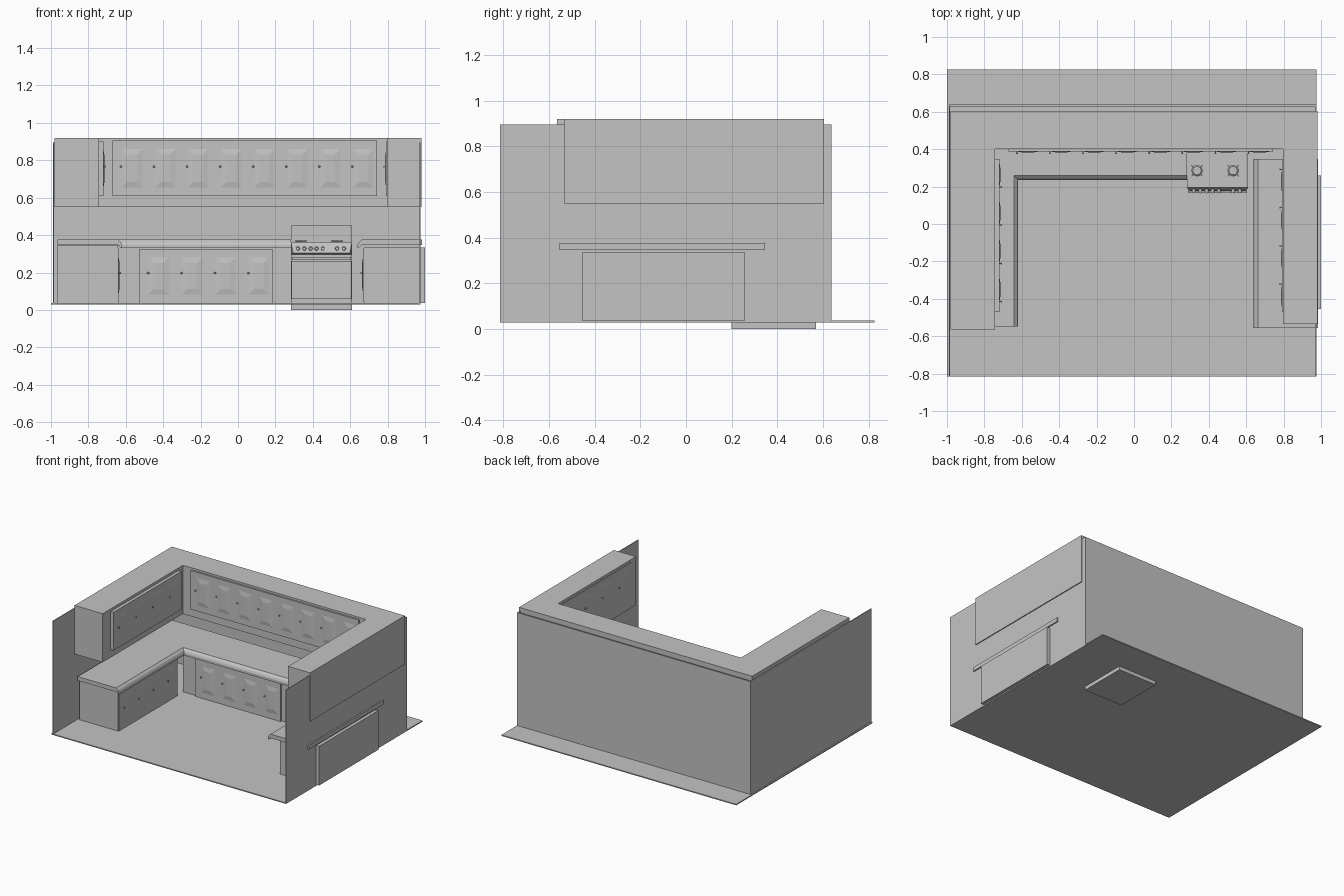
import bpy, bmesh, math
from mathutils import Matrix, Vector

if "Cube" in bpy.data.objects:
    bpy.data.objects.remove(bpy.data.objects["Cube"])

grey = bpy.data.materials.new("plain_grey")
grey.diffuse_color = (0.55, 0.55, 0.55, 1)
grey.use_nodes = True
grey.node_tree.nodes["Principled BSDF"].inputs["Base Color"].default_value = grey.diffuse_color


def finish(name, bm, matrix=None):
    if matrix is not None:
        bm.transform(matrix)
    bmesh.ops.recalc_face_normals(bm, faces=bm.faces)
    me = bpy.data.meshes.new(name)
    bm.to_mesh(me)
    bm.free()
    ob = bpy.data.objects.new(name, me)
    bpy.context.collection.objects.link(ob)
    me.materials.append(grey)
    return ob


def add_box(bm, x0, x1, y0, y1, z0, z1):
    m = Matrix.Translation(((x0 + x1) / 2, (y0 + y1) / 2, (z0 + z1) / 2))
    m = m @ Matrix.Diagonal((x1 - x0, y1 - y0, z1 - z0, 1))
    bmesh.ops.create_cube(bm, size=1, matrix=m)


def box(name, *dims):
    bm = bmesh.new()
    add_box(bm, *dims)
    return finish(name, bm)


def add_cyl(bm, centre, r1, r2, depth, rot=None, seg=16):
    m = Matrix.Translation(centre) @ (rot or Matrix())
    bmesh.ops.create_cone(bm, cap_ends=True, segments=seg, radius1=r1,
                          radius2=r2, depth=depth, matrix=m)


def skin(name, rings):
    """Solid through equal-sized closed rings, capped at both ends."""
    bm = bmesh.new()
    vs = [[bm.verts.new(p) for p in ring] for ring in rings]
    n = len(vs[0])
    for a, b in zip(vs, vs[1:]):
        for i in range(n):
            j = (i + 1) % n
            bm.faces.new((a[i], a[j], b[j], b[i]))
    bm.faces.new(vs[0])
    bm.faces.new(vs[-1])
    return finish(name, bm)


FRONT = Matrix.Rotation(math.pi / 2, 4, 'X')   # cylinder axis z -> -y


def door_row(name, origin, turn, width, n, z0, z1, thick, knob_z, knob_u):
    """Row of cupboard doors; local x runs to the viewer's right, -y faces out."""
    m = Matrix.Translation(origin) @ Matrix.Rotation(math.radians(turn), 4, 'Z')
    w = width / n
    bm = bmesh.new()
    add_box(bm, 0, width, -thick, 0.005, z0, z1)
    for i in range(n):
        # raised panel with sloping sides
        a, b = i * w + 0.28 * w, (i + 1) * w - 0.1 * w
        c, d = z0 + 0.045, z1 - 0.045
        s, h = 0.03, 0.005
        lo = [bm.verts.new((x, -thick, z)) for x, z in ((a, c), (b, c), (b, d), (a, d))]
        hi = [bm.verts.new((x, -thick - h, z)) for x, z in
              ((a + s, c + s), (b - s, c + s), (b - s, d - s), (a + s, d - s))]
        bm.faces.new(hi)
        for k in range(4):
            bm.faces.new((lo[k], lo[(k + 1) % 4], hi[(k + 1) % 4], hi[k]))
    finish(name + "_doors", bm, m)
    bm = bmesh.new()
    for i in range(n):
        p = Vector((i * w + knob_u, -thick, knob_z))
        add_cyl(bm, p + Vector((0, -0.005, 0)), 0.003, 0.003, 0.01, FRONT, 10)
        add_cyl(bm, p + Vector((0, -0.011, 0)), 0.006, 0.004, 0.006, FRONT, 10)
    finish(name + "_knobs", bm, m)


# Room shell
box("floor", -1.0, 0.975, -0.815, 0.825, 0.028, 0.036)
box("back_wall", -0.99, 0.975, 0.628, 0.638, 0.03, 0.895)
box("left_wall", -0.99, -0.984, -0.815, 0.634, 0.03, 0.895)
box("right_wall", 0.969, 0.975, -0.815, 0.634, 0.03, 0.895)

# Upper cupboards, one U-shaped carcass
u_shape = [(-0.98, -0.565), (-0.743, -0.565), (-0.743, 0.4), (0.796, 0.4),
           (0.796, -0.535), (0.982, -0.535), (0.982, 0.604), (-0.98, 0.604)]
skin("upper_cupboards", [[(x, y, z) for x, y in u_shape] for z in (0.55, 0.92)])
door_row("upper_back", (-0.67, 0.4, 0), 0, 1.413, 8, 0.61, 0.905, 0.013, 0.766, 0.045)
door_row("upper_left", (-0.743, -0.47, 0), 90, 0.817, 4, 0.61, 0.9, 0.024, 0.766, 0.055)
door_row("upper_right", (0.796, 0.347, 0), -90, 0.817, 4, 0.61, 0.9, 0.004, 0.766, 0.055)

# Base cupboards
box("base_left", -0.968, -0.645, -0.52, 0.19, 0.036, 0.345)
box("base_back", -0.645, 0.283, 0.262, 0.6, 0.036, 0.345)
box("base_right", 0.674, 1.0, -0.455, 0.258, 0.037, 0.335)
door_row("lower_back", (-0.53, 0.262, 0), 0, 0.714, 4, 0.037, 0.326, 0.014, 0.198, 0.05)
door_row("lower_left", (-0.645, -0.515, 0), 90, 0.7, 4, 0.037, 0.33, 0.006, 0.198, 0.05)
door_row("lower_right", (0.674, 0.253, 0), -90, 0.7, 4, 0.045, 0.33, 0.005, 0.198, 0.05)

# Worktops: profile as (distance behind the front edge, height)
nose = [(0.345, 0.376), (0.022, 0.376), (0.006, 0.362), (0, 0.348), (0, 0.33),
        (0.006, 0.33), (0.02, 0.346), (0.345, 0.346)]
skin("worktop_left_and_back", [
    [(-0.62 - d, -0.548, z) for d, z in nose],
    [(-0.62 - d, 0.236 + d, z) for d, z in nose],
    [(0.283, 0.236 + d, z) for d, z in nose]])
skin("worktop_right", [[(0.64 + d, y, z) for d, z in nose] for y in (-0.555, 0.347)])

# Cooker
X0, X1 = 0.283, 0.61
box("cooker_body", X0, X1, 0.2, 0.57, 0.0, 0.352)
box("cooker_top", X0, X1, 0.195, 0.57, 0.352, 0.362)
box("cooker_splashback", X0, X1, 0.515, 0.57, 0.36, 0.452)
box("splashback_vent", X0 + 0.03, X1 - 0.03, 0.51, 0.52, 0.376, 0.384)
box("oven_door", X0 + 0.003, X1 - 0.003, 0.19, 0.202, 0.058, 0.262)
box("oven_drawer", X0 + 0.003, X1 - 0.003, 0.193, 0.202, 0.036, 0.052)

# Sloping control panel, narrower along its front edge
panel = [(0.205, 0.36, 0), (0.195, 0.36, 0), (0.176, 0.305, 0.012), (0.205, 0.295, 0)]
skin("control_panel", [[(X0 + s, y, z) for y, z, s in panel],
                       [(X1 - s, y, z) for y, z, s in panel]])

bm = bmesh.new()
for x in (0.32, 0.355, 0.388, 0.42, 0.453, 0.53, 0.566):
    add_cyl(bm, (x, 0.178, 0.328), 0.011, 0.009, 0.024, FRONT)
    add_box(bm, x - 0.002, x + 0.002, 0.162, 0.17, 0.32, 0.336)
finish("cooker_knobs", bm)

bm = bmesh.new()
add_box(bm, X0 + 0.006, X1 - 0.006, 0.165, 0.177, 0.266, 0.282)
for x in (X0 + 0.015, X1 - 0.027):
    add_box(bm, x, x + 0.012, 0.172, 0.205, 0.268, 0.28)
finish("oven_handle", bm)

# Burners with low cross-shaped pan supports
bm = bmesh.new()
for x in (0.337, 0.53):
    for y in (0.285, 0.42):
        add_cyl(bm, (x, y, 0.364), 0.03, 0.022, 0.006, seg=20)
        for a in (45, 135):
            m = (Matrix.Translation((x, y, 0.368)) @ Matrix.Rotation(math.radians(a), 4, 'Z')
                 @ Matrix.Diagonal((0.085, 0.005, 0.005, 1)))
            bmesh.ops.create_cube(bm, size=1, matrix=m)
finish("burners", bm)
